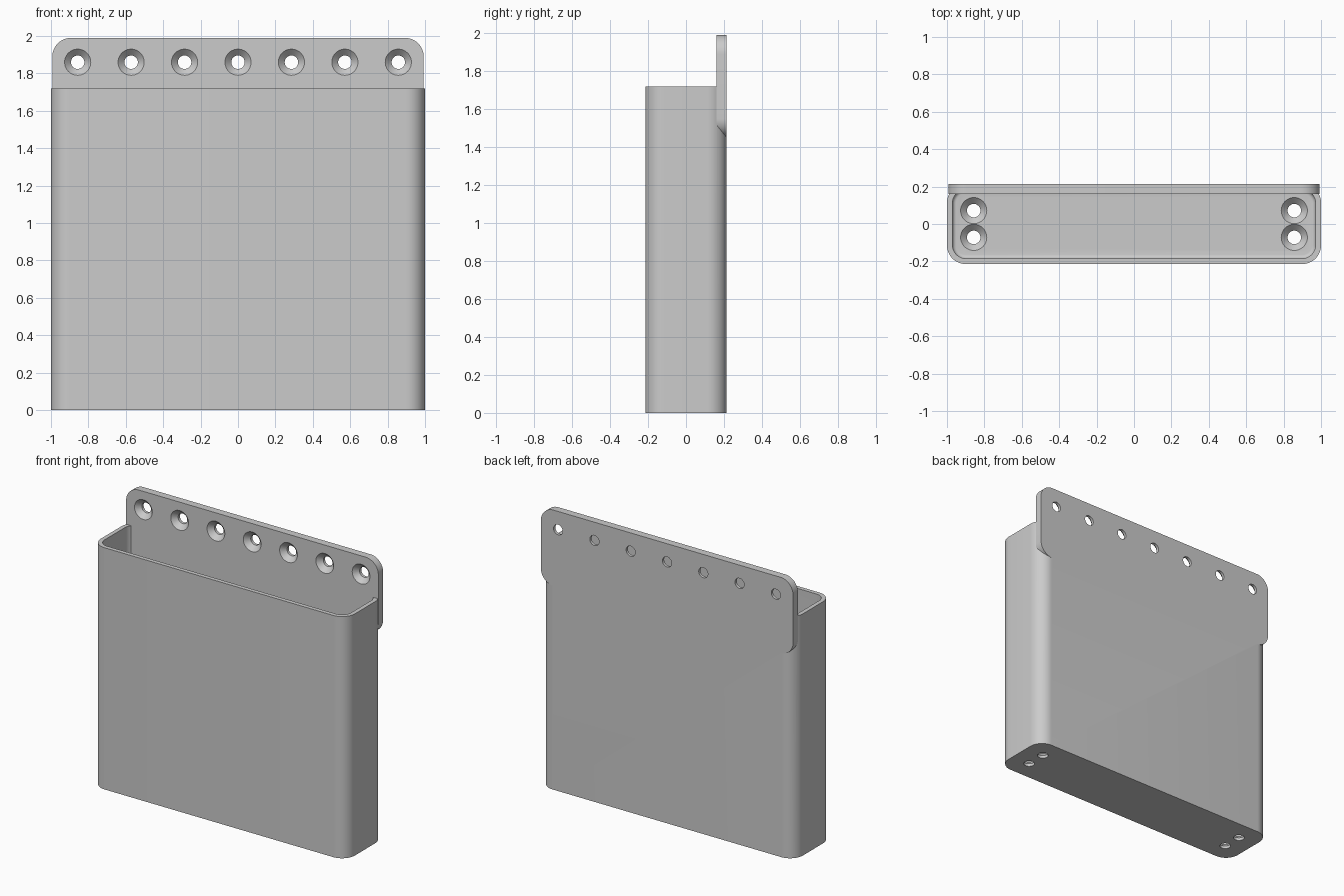
import bpy, bmesh, math
from mathutils import Matrix, Vector

if "Cube" in bpy.data.objects:
    bpy.data.objects.remove(bpy.data.objects["Cube"], do_unlink=True)

# Main sizes
HALF_DEPTH, BODY_TOP, TOP = 0.214, 1.72, 1.99
WALL, PLATE, RADIUS = 0.03, 0.054, 0.1
HOLE_STEP = 2 / 7

grey = bpy.data.materials.new("plain grey")
grey.use_nodes = True
grey.diffuse_color = (0.6, 0.6, 0.6, 1)
grey.node_tree.nodes["Principled BSDF"].inputs["Base Color"].default_value = grey.diffuse_color


def make_object(name, bm):
    bmesh.ops.recalc_face_normals(bm, faces=bm.faces)
    mesh = bpy.data.meshes.new(name)
    bm.to_mesh(mesh)
    bm.free()
    mesh.materials.append(grey)
    obj = bpy.data.objects.new(name, mesh)
    bpy.context.collection.objects.link(obj)
    return obj


def rounded_block(name, low, high, axis, radius, floor_fillet=0):
    """Box whose edges along one axis are rounded, optionally with a filleted underside."""
    low, high = Vector(low), Vector(high)
    bm = bmesh.new()
    bmesh.ops.create_cube(bm, size=1)
    bmesh.ops.transform(bm, verts=bm.verts, matrix=Matrix.Translation((low + high) / 2)
                        @ Matrix.Diagonal((*(high - low), 1)))
    edges = [e for e in bm.edges
             if abs((e.verts[0].co - e.verts[1].co).normalized()[axis]) > 0.9]
    bmesh.ops.bevel(bm, geom=edges, offset=radius, segments=12, profile=0.5, affect='EDGES')
    if floor_fillet:
        rim = [e for e in bm.edges if all(v.co.z < low.z + 0.001 for v in e.verts)]
        bmesh.ops.bevel(bm, geom=rim, offset=floor_fillet, segments=5, profile=0.5, affect='EDGES')
    return make_object(name, bm)


def screw_cutter(name, surface, direction):
    """Countersunk hole starting at a surface and running along a direction."""
    bm = bmesh.new()
    turn = Vector(direction).to_track_quat('Z', 'Y').to_matrix().to_4x4()
    rings = [(0.07, -0.01), (0.07, 0), (0.036, 0.034), (0.036, 0.08)]
    verts = [bm.verts.new((r, 0, z)) for r, z in rings]
    for a, b in zip(verts, verts[1:]):
        bm.edges.new((a, b))
    bmesh.ops.spin(bm, geom=bm.verts[:] + bm.edges[:], axis=(0, 0, 1), cent=(0, 0, 0),
                   steps=40, angle=math.tau)
    bmesh.ops.remove_doubles(bm, verts=bm.verts, dist=0.0005)
    bmesh.ops.holes_fill(bm, edges=bm.edges[:], sides=0)
    bmesh.ops.transform(bm, verts=bm.verts, matrix=Matrix.Translation(surface) @ turn)
    return make_object(name, bm)


def combine(target, other, operation):
    mod = target.modifiers.new("join", 'BOOLEAN')
    mod.operation, mod.solver, mod.object = operation, 'EXACT', other
    bpy.context.view_layer.objects.active = target
    bpy.ops.object.modifier_apply(modifier=mod.name)
    bpy.data.objects.remove(other, do_unlink=True)


# Open-topped holder body
holder = rounded_block("wall_holder", (-1, -HALF_DEPTH, 0), (1, HALF_DEPTH, BODY_TOP), 2, RADIUS)
cavity = rounded_block("cavity", (-1 + WALL, -HALF_DEPTH + WALL, PLATE),
                       (1 - WALL, HALF_DEPTH - WALL, TOP + 0.1), 2, RADIUS - WALL, 0.02)
combine(holder, cavity, 'DIFFERENCE')

# Mounting plate along the back
plate = rounded_block("mounting_plate", (-0.993, HALF_DEPTH - PLATE, 2 * BODY_TOP - TOP),
                      (0.993, HALF_DEPTH, TOP), 1, RADIUS)
combine(holder, plate, 'UNION')

# Row of wall screw holes
for i in range(-3, 4):
    cutter = screw_cutter("screw_hole", (i * HOLE_STEP, HALF_DEPTH - PLATE, 1.86), (0, 1, 0))
    combine(holder, cutter, 'DIFFERENCE')

# Pairs of holes through the floor
for x in (-3 * HOLE_STEP, 3 * HOLE_STEP):
    for y in (-HOLE_STEP / 4, HOLE_STEP / 4):
        combine(holder, screw_cutter("floor_hole", (x, y, PLATE), (0, 0, -1)), 'DIFFERENCE')

# Smooth curves, crisp edges
bpy.ops.object.select_all(action='DESELECT')
holder.select_set(True)
bpy.context.view_layer.objects.active = holder
bpy.ops.object.shade_smooth_by_angle(angle=math.radians(30))
